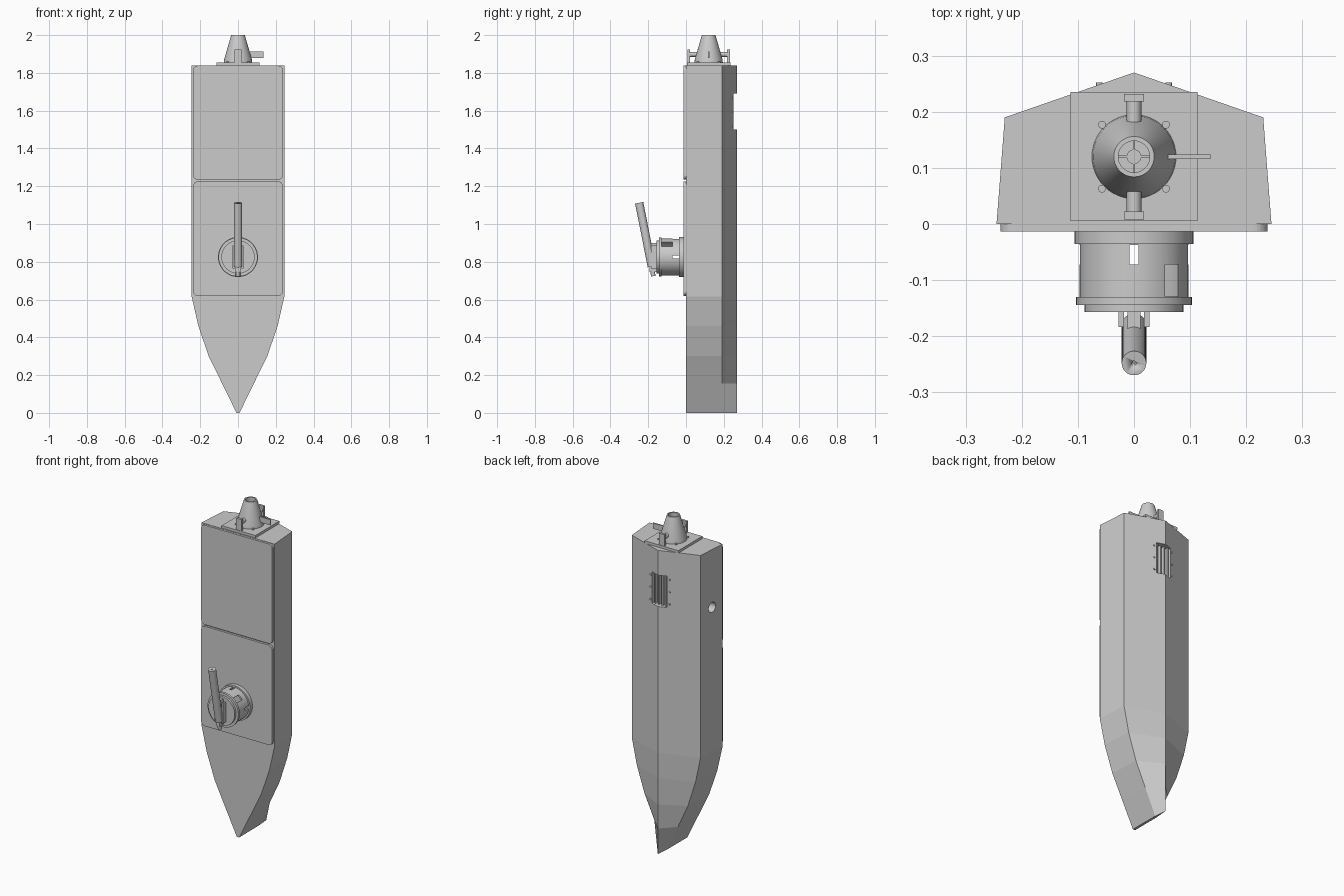
import bpy, bmesh, math
from mathutils import Vector

if "Cube" in bpy.data.objects:
    bpy.data.objects.remove(bpy.data.objects["Cube"])


def make(name, bm, smooth=False):
    bmesh.ops.recalc_face_normals(bm, faces=bm.faces)
    me = bpy.data.meshes.new(name)
    bm.to_mesh(me)
    bm.free()
    ob = bpy.data.objects.new(name, me)
    bpy.context.collection.objects.link(ob)
    if smooth:
        activate(ob)
        bpy.ops.object.shade_smooth_by_angle(angle=math.radians(30))
    return ob


def activate(ob):
    bpy.ops.object.select_all(action='DESELECT')
    ob.select_set(True)
    bpy.context.view_layer.objects.active = ob


def rod(name, a, b, r1, r2=None, n=40):
    """Cylinder or cone between two points."""
    a, b = Vector(a), Vector(b)
    bm = bmesh.new()
    bmesh.ops.create_cone(bm, cap_ends=True, segments=n, radius1=r1,
                          radius2=r1 if r2 is None else r2, depth=(b - a).length)
    m = (b - a).to_track_quat('Z', 'Y').to_matrix().to_4x4()
    m.translation = (a + b) / 2
    bm.transform(m)
    return make(name, bm, True)


def box(name, x0, x1, y0, y1, z0, z1):
    bm = bmesh.new()
    bmesh.ops.create_cube(bm, size=1)
    for v in bm.verts:
        v.co = ((x0 + x1) / 2 + v.co.x * (x1 - x0), (y0 + y1) / 2 + v.co.y * (y1 - y0),
                (z0 + z1) / 2 + v.co.z * (z1 - z0))
    return make(name, bm)


def lathe(name, profile, origin, axis, n=48):
    """Spin a closed (radius, height) profile around an axis through origin."""
    bm = bmesh.new()
    q = Vector(axis).to_track_quat('Z', 'Y')
    rings = []
    for i in range(n):
        t = 2 * math.pi * i / n
        rings.append([bm.verts.new(Vector(origin) + q @ Vector((r * math.cos(t), r * math.sin(t), h)))
                      for r, h in profile])
    k = len(profile)
    for i in range(n):
        p, s = rings[i], rings[(i + 1) % n]
        for j in range(k):
            bm.faces.new((p[j], s[j], s[(j + 1) % k], p[(j + 1) % k]))
    return make(name, bm, True)


def cut(ob, cutters):
    for c in cutters:
        m = ob.modifiers.new("cut", 'BOOLEAN')
        m.operation, m.object, m.solver = 'DIFFERENCE', c, 'EXACT'
        activate(ob)
        bpy.ops.object.modifier_apply(modifier=m.name)
        bpy.data.objects.remove(c, do_unlink=True)


# Hull: V-bottom sections lofted from bow (z = 0) to stern
bm = bmesh.new()
rings = []
for z, w in ((0, .008), (.155, .084), (.30, .155), (.46, .21), (.615, .245), (1.84, .245)):
    c = w * .94
    rings.append([bm.verts.new((x, y, z)) for x, y in
                  ((-w, 0), (-c, .19), (0, .27), (c, .19), (w, 0))])
for p, s in zip(rings, rings[1:]):
    for j in range(5):
        bm.faces.new((p[j], p[(j + 1) % 5], s[(j + 1) % 5], s[j]))
bm.faces.new(rings[0])
bm.faces.new(rings[-1])
hull = make("hull", bm)
cut(hull, [rod("c", (.12, -.1, 1.40), (.12, .4, 1.40), .058),
           rod("c", (-.3, .09, 1.49), (-.15, .09, 1.49), .03),
           rod("c", (0, -.1, .54), (0, .06, .54), .02),
           rod("c", (-.08, -.1, 1.61), (-.08, .06, 1.61), .015),
           rod("c", (0, -.1, 1.083), (0, .06, 1.083), .018),
           box("c", -.05, .05, .12, .4, 1.50, 1.69)])

# Deck hatches with rounded corners, bolt holes and ports
hatches = []
for name, z0, z1, ports in (
        ("lower_hatch", .62, 1.225, [(0, 1.083, .018)]),
        ("upper_hatch", 1.235, 1.838, [(.12, 1.40, .058), (-.08, 1.61, .015)])):
    bm = bmesh.new()
    r, w = .025, .238
    pts = []
    for cx, cz, a0 in ((w - r, z1 - r, 0), (r - w, z1 - r, 90), (r - w, z0 + r, 180), (w - r, z0 + r, 270)):
        for i in range(7):
            a = math.radians(a0 + i * 15)
            pts.append(bm.verts.new((cx + r * math.cos(a), 0, cz + r * math.sin(a))))
    f = bm.faces.new(pts)
    ext = bmesh.ops.extrude_face_region(bm, geom=[f])
    bmesh.ops.translate(bm, vec=(0, -.013, 0),
                        verts=[v for v in ext['geom'] if isinstance(v, bmesh.types.BMVert)])
    hatch = make(name, bm)
    bolts = [(sx * .172, z0 + dz, .008) for sx in (-1, 1) for dz in (.105, .3, .492)]
    cut(hatch, [rod("c", (x, -.1, z), (x, .1, z), rr, n=24) for x, z, rr in ports + bolts])

# Intake grille on the keel
for i in range(4):
    x = -.036 + .024 * i
    box("intake_bar", x - .004, x + .004, .225, .245, 1.495, 1.695)
for sx in (-1, 1):
    for z in (1.52, 1.595, 1.67):
        y = .27 - .062 * .348
        rod("grille_screw", (sx * .062, y - .01, z), (sx * .062, y + .004, z), .006, n=12)

# Stern plate and steering nozzle
box("stern_plate", -.113, .113, .005, .235, 1.84, 1.855)
for sx in (-1, 1):
    for sy in (-1, 1):
        rod("plate_screw", (sx * .057, .12 + sy * .057, 1.85), (sx * .057, .12 + sy * .057, 1.861), .007, n=16)
lathe("nozzle", [(.075, 0), (.073, .018), (.036, .145), (.028, .145), (.028, .09), (.05, .0)],
      (0, .12, 1.855), (0, 0, 1))
rod("nozzle_hub", (0, .12, 1.855), (0, .12, 1.975), .013, n=24)
box("stator_vane_x", -.03, .03, .118, .122, 1.91, 1.975)
box("stator_vane_y", -.002, .002, .09, .15, 1.91, 1.975)
for s in (-1, 1):
    ys = sorted((.12 + s * .098, .12 + s * .112))
    box("pivot_bracket", -.018, .018, ys[0], ys[1], 1.855, 1.925)
    rod("pivot_pin", (0, .12 + s * .055, 1.898), (0, .12 + s * .105, 1.898), .013, n=24)
arm = box("steering_arm", .05, .136, .116, .124, 1.88, 1.914)
cut(arm, [rod("c", (.122, 0, 1.897), (.122, .2, 1.897), .006, n=16)])

# Deck turret: base ring, slotted drum, flange and cap
zc = .825
o = (0, 0, zc)
ax = (0, -1, 0)
lathe("turret_base", [(.07, .013), (.106, .013), (.106, .036), (.07, .036)], o, ax)
drum = lathe("turret_drum", [(.086, .03), (.097, .03), (.097, .135), (.086, .135)], o, ax)
cut(drum, [box("c", -.008, .008, -.072, -.037, zc - .2, zc + .2),
           box("c", -.2, .2, -.072, -.037, zc - .008, zc + .008),
           box("c", .055, .077, -.129, -.072, zc, zc + .2),
           box("c", -.077, -.055, -.129, -.072, zc - .2, zc),
           box("c", 0, .2, -.129, -.072, zc + .055, zc + .077),
           box("c", -.2, 0, -.129, -.072, zc - .077, zc - .055)])
lathe("turret_flange", [(.07, .13), (.103, .13), (.103, .144), (.07, .144)], o, ax)
cap = rod("turret_cap", (0, -.135, zc), (0, -.157, zc), .088, n=48)
cut(cap, [rod("c", (sx * .045, -.2, zc + sz * .045), (sx * .045, -.148, zc + sz * .045), .01, n=20)
          for sx in (-1, 1) for sz in (-1, 1)])

# Lever on its clevis
for sx in (-1, 1):
    xs = sorted((sx * .018, sx * .028))
    box("lever_clevis", xs[0], xs[1], -.184, -.156, .765, .885)
box("lever_foot", -.012, .012, -.192, -.157, .745, .9)
lever = rod("lever", (0, -.181, .775), (0, -.248, 1.112), .022, n=32)
cut(lever, [rod("c", (0, -.244, 1.09), (0, -.252, 1.13), .004, n=12)])
rod("lever_tip", (0, -.173, .724), (0, -.183, .78), .012, n=20)
